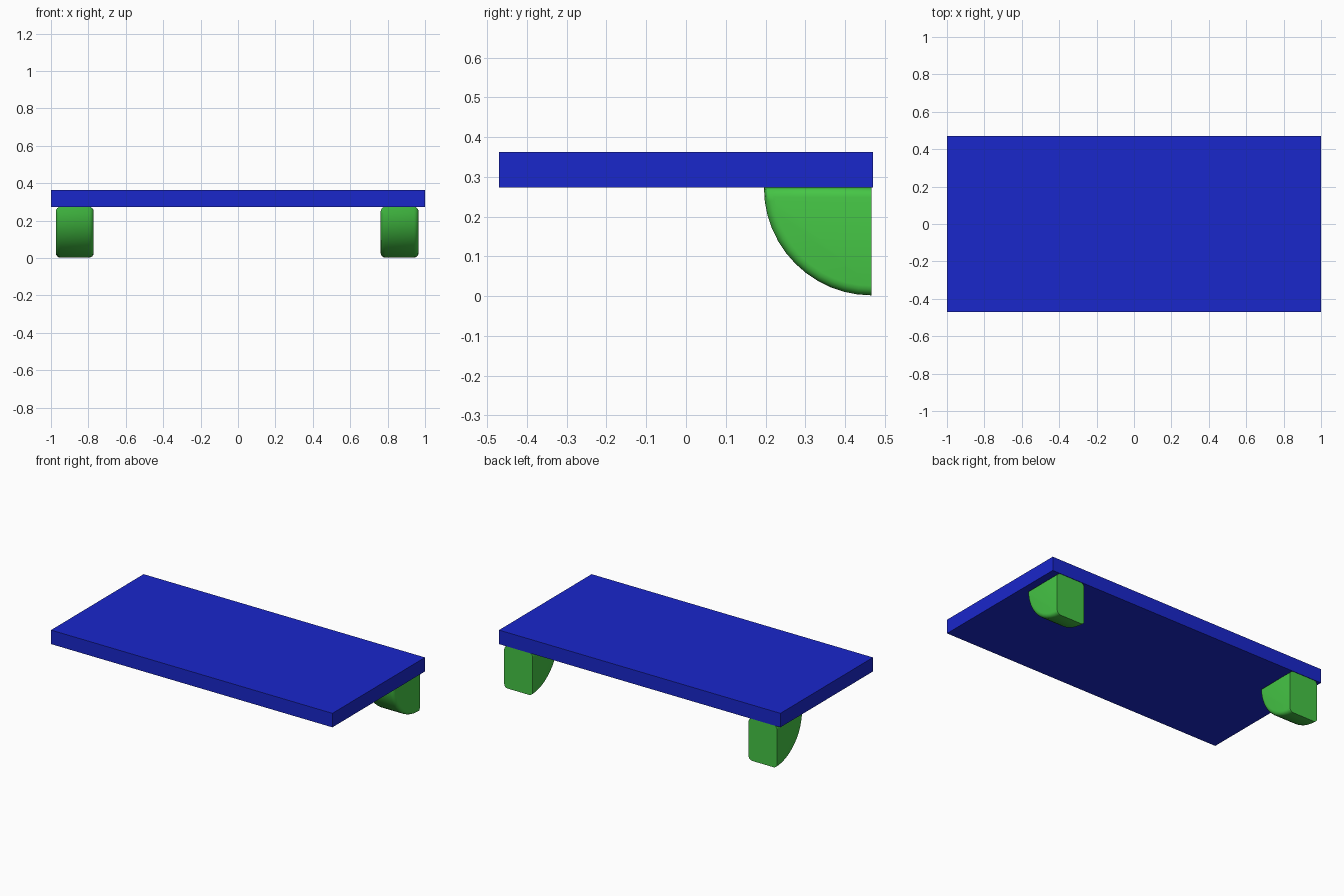
import bpy, bmesh, math

if "Cube" in bpy.data.objects:
    bpy.data.objects.remove(bpy.data.objects["Cube"])

def material(name, color):
    m = bpy.data.materials.new(name)
    m.diffuse_color = color
    m.use_nodes = True
    m.node_tree.nodes["Principled BSDF"].inputs["Base Color"].default_value = m.diffuse_color
    return m

blue = material("board_blue", (0.01, 0.02, 0.60, 1))
green = material("bracket_green", (0.06, 0.56, 0.06, 1))

BOTTOM, TOP, DEPTH = 0.273, 0.363, 0.94

# Flat board
bpy.ops.mesh.primitive_cube_add(size=1, location=(0, 0, (BOTTOM + TOP) / 2))
board = bpy.context.object
board.name = "shelf_board"
board.scale = (2, DEPTH, TOP - BOTTOM)
bpy.ops.object.transform_apply(location=False, rotation=False, scale=True)
board.data.materials.append(blue)

# Quarter-round bracket with softened side rims and a square back
def bracket(name, x0, x1, radius=0.271, y_back=0.467, steps=12):
    bm = bmesh.new()
    pts = [(y_back, BOTTOM)]
    for i in range(steps + 1):
        a = math.pi / 2 * i / steps
        pts.append((y_back - radius * math.cos(a), BOTTOM - radius * math.sin(a)))
    face = bm.faces.new([bm.verts.new((x0, y, z)) for y, z in pts])
    ext = bmesh.ops.extrude_face_region(bm, geom=[face], use_keep_orig=True)
    moved = [v for v in ext["geom"] if isinstance(v, bmesh.types.BMVert)]
    bmesh.ops.translate(bm, verts=moved, vec=(x1 - x0, 0, 0))
    bmesh.ops.recalc_face_normals(bm, faces=bm.faces)
    rims = [e for e in bm.edges
            if abs(e.verts[0].co.x - e.verts[1].co.x) < 1e-5
            and any(v.co.y < y_back - 1e-4 for v in e.verts)]
    bmesh.ops.bevel(bm, geom=rims, offset=0.024, offset_type='OFFSET',
                    segments=4, profile=0.5, affect='EDGES', clamp_overlap=True)
    mesh = bpy.data.meshes.new(name)
    bm.to_mesh(mesh)
    bm.free()
    mesh.materials.append(green)
    ob = bpy.data.objects.new(name, mesh)
    bpy.context.collection.objects.link(ob)
    bpy.ops.object.select_all(action='DESELECT')
    ob.select_set(True)
    bpy.context.view_layer.objects.active = ob
    bpy.ops.object.shade_smooth_by_angle(angle=math.radians(50))

bracket("left_bracket", -0.974, -0.772)
bracket("right_bracket", 0.763, 0.965)
